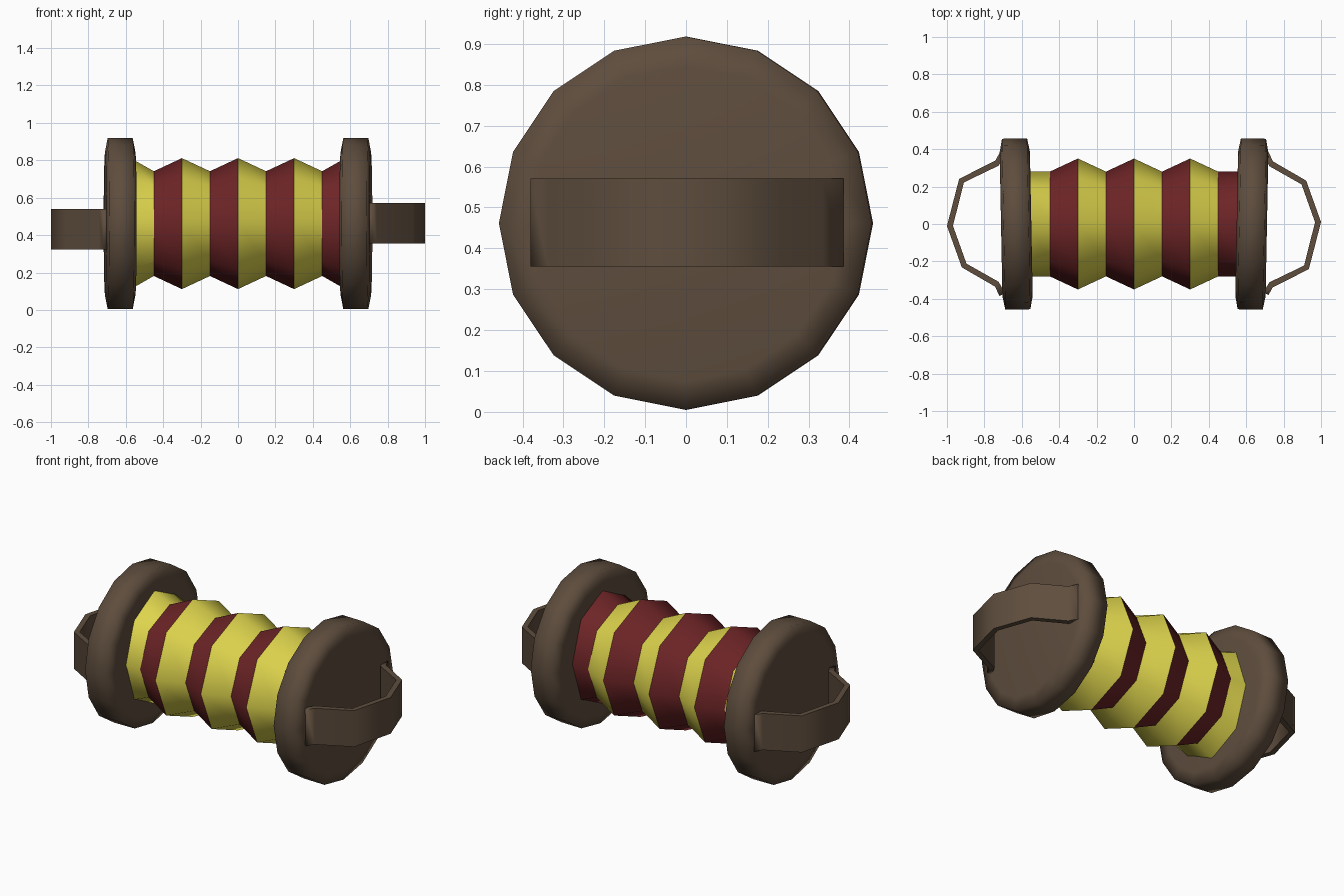
import bpy, bmesh, math
from mathutils import Vector, Matrix

if "Cube" in bpy.data.objects:
    bpy.data.objects.remove(bpy.data.objects["Cube"])

CZ = 0.4615          # height of the long axis


def material(name, rgb):
    m = bpy.data.materials.new(name)
    m.diffuse_color = (*rgb, 1)
    m.use_nodes = True
    m.node_tree.nodes["Principled BSDF"].inputs["Base Color"].default_value = m.diffuse_color
    return m


brown = material("brown_wood", (0.112, 0.074, 0.047))
yellow = material("yellow_fold", (0.74, 0.67, 0.075))
red = material("dark_red_fold", (0.155, 0.018, 0.020))


def finish(bm, name, mats):
    bmesh.ops.recalc_face_normals(bm, faces=bm.faces)
    for f in bm.faces:
        f.smooth = True
    me = bpy.data.meshes.new(name)
    bm.to_mesh(me)
    bm.free()
    ob = bpy.data.objects.new(name, me)
    bpy.context.collection.objects.link(ob)
    for m in mats:
        me.materials.append(m)
    return ob


def lathe(bm, stations, sides):
    """Closed loft along x; stations are (x, y radius, z radius)."""
    rings = []
    for x, ry, rz in stations:
        rings.append([bm.verts.new((x, ry * math.cos(2 * math.pi * i / sides),
                                    rz * math.sin(2 * math.pi * i / sides)))
                      for i in range(sides)])
    bands = []
    for a, b in zip(rings, rings[1:]):
        bands.append([bm.faces.new((a[i], a[(i + 1) % sides], b[(i + 1) % sides], b[i]))
                      for i in range(sides)])
    bm.faces.new(rings[0])
    bm.faces.new(rings[-1])
    return rings, bands


# Pleated bellows: eight-sided folds, colours alternating at every ridge and valley
stations = [(-0.57, 0.28, 0.348)]
for k in range(-3, 4):
    r = 0.28 if k % 2 else 0.35
    stations.append((k * 0.15, r, r))
stations.append((0.57, 0.28, 0.348))
bm = bmesh.new()
rings, bands = lathe(bm, stations, 8)
for n, band in enumerate(bands):
    for f in band:
        f.material_index = n % 2
for ring in rings:
    for i in range(8):
        e = bm.edges.get((ring[i], ring[(i + 1) % 8]))
        e.smooth = False
bellows = finish(bm, "bellows", [yellow, red])
bellows.location.z = CZ

# End discs, leaning slightly outwards at the back
for side, label in ((1, "right"), (-1, "left")):
    bm = bmesh.new()
    lathe(bm, [(-0.081, 0.385, 0.385), (-0.067, 0.457, 0.457),
               (0.067, 0.457, 0.457), (0.081, 0.385, 0.385)], 16)
    disc = finish(bm, label + "_end_disc", [brown])
    disc.location = (side * 0.63, 0, CZ)
    disc.rotation_euler.z = -side * math.radians(1.1)

# Hand straps: a bent band, thickened along its path
path = [Vector(p) for p in ((0.705, 0.378), (0.733, 0.322), (0.908, 0.222), (0.984, 0.01),
                            (0.922, -0.232), (0.733, -0.325), (0.705, -0.372))]


def strap(name, z0, z1, turn):
    bm = bmesh.new()
    sections = []
    for i, p in enumerate(path):
        t = (path[min(i + 1, len(path) - 1)] - path[max(i - 1, 0)]).normalized()
        n = Vector((-t.y, t.x)) * 0.016
        sections.append([bm.verts.new((q.x, q.y, z)) for q, z in
                         ((p + n, z0), (p + n, z1), (p - n, z1), (p - n, z0))])
    for a, b in zip(sections, sections[1:]):
        for i in range(4):
            j = (i + 1) % 4
            bm.faces.new((a[i], a[j], b[j], b[i]))
            bm.edges.get((a[i], b[i])).smooth = False
    for s in (sections[0], sections[-1]):
        bm.faces.new(s)
    for i in range(4):
        bm.edges.get((sections[-1][i], sections[-2][i])).smooth = False
    bmesh.ops.transform(bm, matrix=Matrix.Rotation(turn, 4, 'Z'), verts=bm.verts)
    return finish(bm, name, [brown])


strap("right_hand_strap", 0.355, 0.571, 0)
strap("left_hand_strap", 0.322, 0.540, math.pi)
